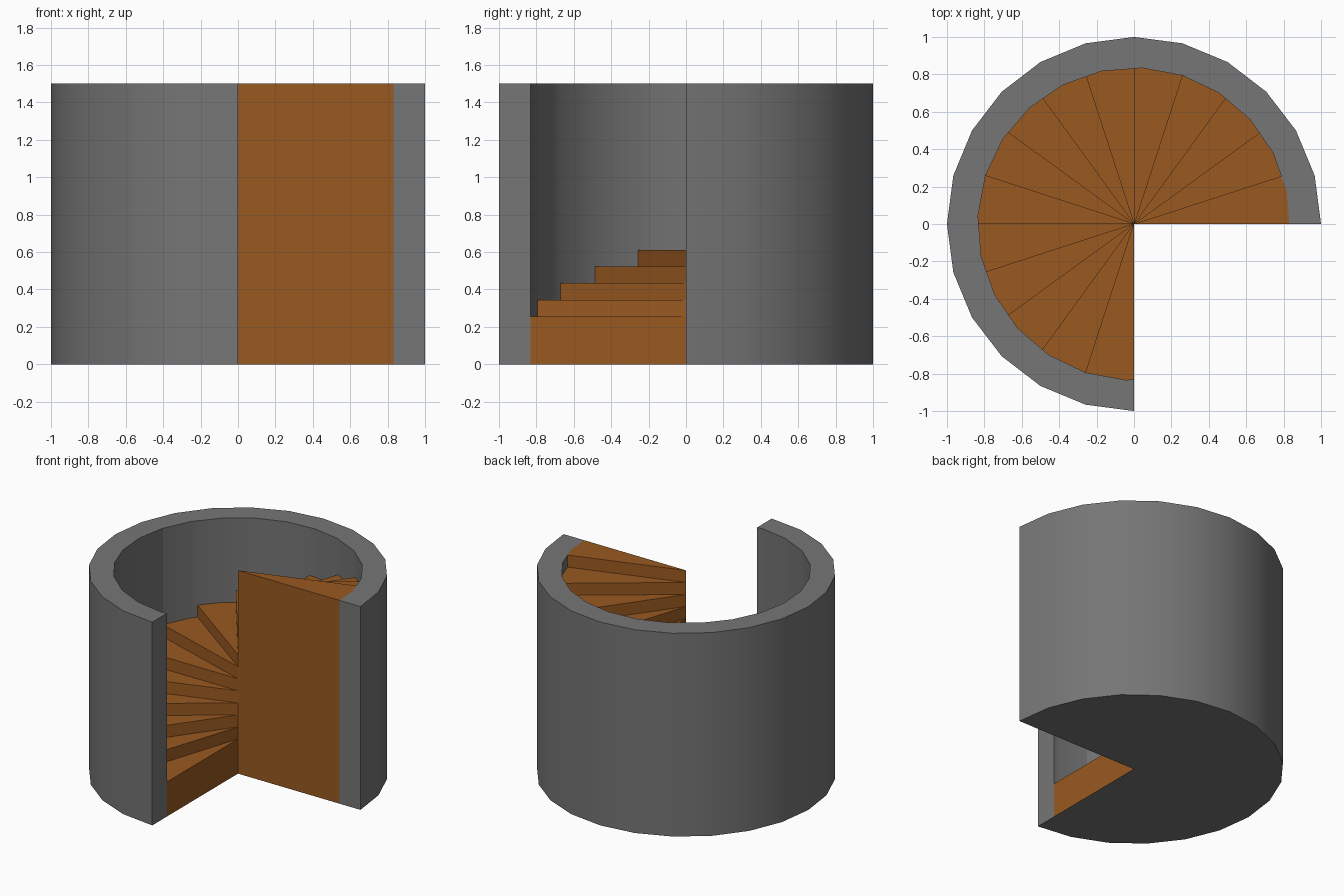
import bpy, bmesh
from math import sin, cos, radians

if "Cube" in bpy.data.objects:
    bpy.data.objects.remove(bpy.data.objects["Cube"])

HEIGHT, R_OUT, R_IN = 1.5, 1.0, 0.835
SWEEP, STEPS, RISE = 270, 15, 4 / 45
STEP_ANGLE = SWEEP / STEPS


def outer(a, z):
    return (R_OUT * cos(radians(a)), R_OUT * sin(radians(a)), z)


def inner(a, z):
    # point on a 24-sided polygon whose corners sit at 12, 27, 42... degrees
    off = (a - 12) % 15 - 7.5
    r = R_IN * cos(radians(7.5)) / cos(radians(off))
    return (r * cos(radians(a)), r * sin(radians(a)), z)


def arc(a0, a1):
    return [a0] + [c for c in range(12, SWEEP, 15) if a0 < c < a1] + [a1]


def build(name, faces, color):
    bm = bmesh.new()
    for pts in faces:
        bm.faces.new([bm.verts.new(p) for p in pts])
    bmesh.ops.remove_doubles(bm, verts=bm.verts, dist=1e-4)
    mesh = bpy.data.meshes.new(name)
    bm.to_mesh(mesh)
    bm.free()
    mat = bpy.data.materials.new(name + "_colour")
    mat.diffuse_color = color
    mat.use_nodes = True
    mat.node_tree.nodes["Principled BSDF"].inputs["Base Color"].default_value = mat.diffuse_color
    mesh.materials.append(mat)
    ob = bpy.data.objects.new(name, mesh)
    bpy.context.collection.objects.link(ob)
    return ob


wall, stairs = [], []
corners = list(range(0, SWEEP + 1, 15))

# outer wall, underside and top rim
for a, b in zip(corners, corners[1:]):
    wall.append([outer(a, 0), outer(b, 0), outer(b, HEIGHT), outer(a, HEIGHT)])
wall.append([(0, 0, 0)] + [outer(a, 0) for a in reversed(corners)])
rim = sorted(set(arc(0, SWEEP)) | {i * STEP_ANGLE for i in range(STEPS + 1)})
wall.append([outer(a, HEIGHT) for a in corners] + [inner(a, HEIGHT) for a in reversed(rim)])

# cut ends of the wall
for a in (0, SWEEP):
    end = [inner(a, 0), outer(a, 0), outer(a, HEIGHT), inner(a, HEIGHT)]
    wall.append(end if a == 0 else end[::-1])

# treads and risers, with the inner wall standing above each tread
below = 0
for i in range(STEPS):
    z = HEIGHT - RISE * (STEPS - 1 - i)
    a1 = SWEEP - STEP_ANGLE * i
    a0 = a1 - STEP_ANGLE
    angles = arc(a0, a1)
    stairs.append([(0, 0, z)] + [inner(a, z) for a in angles])
    stairs.append([inner(a1, below), (0, 0, below), (0, 0, z), inner(a1, z)])
    if i < STEPS - 1:
        for a, b in zip(angles, angles[1:]):
            wall.append([inner(b, z), inner(a, z), inner(a, HEIGHT), inner(b, HEIGHT)])
    below = z

# tall end face under the top step
stairs.append([(0, 0, 0), inner(0, 0), inner(0, HEIGHT), (0, 0, HEIGHT)])

wall_ob = build("curved_wall", wall, (0.18, 0.18, 0.18, 1))
stairs_ob = build("spiral_stairs", stairs, (0.32, 0.10, 0.015, 1))

bpy.ops.object.select_all(action='DESELECT')
wall_ob.select_set(True)
bpy.context.view_layer.objects.active = wall_ob
bpy.ops.object.shade_smooth_by_angle(angle=radians(30))
